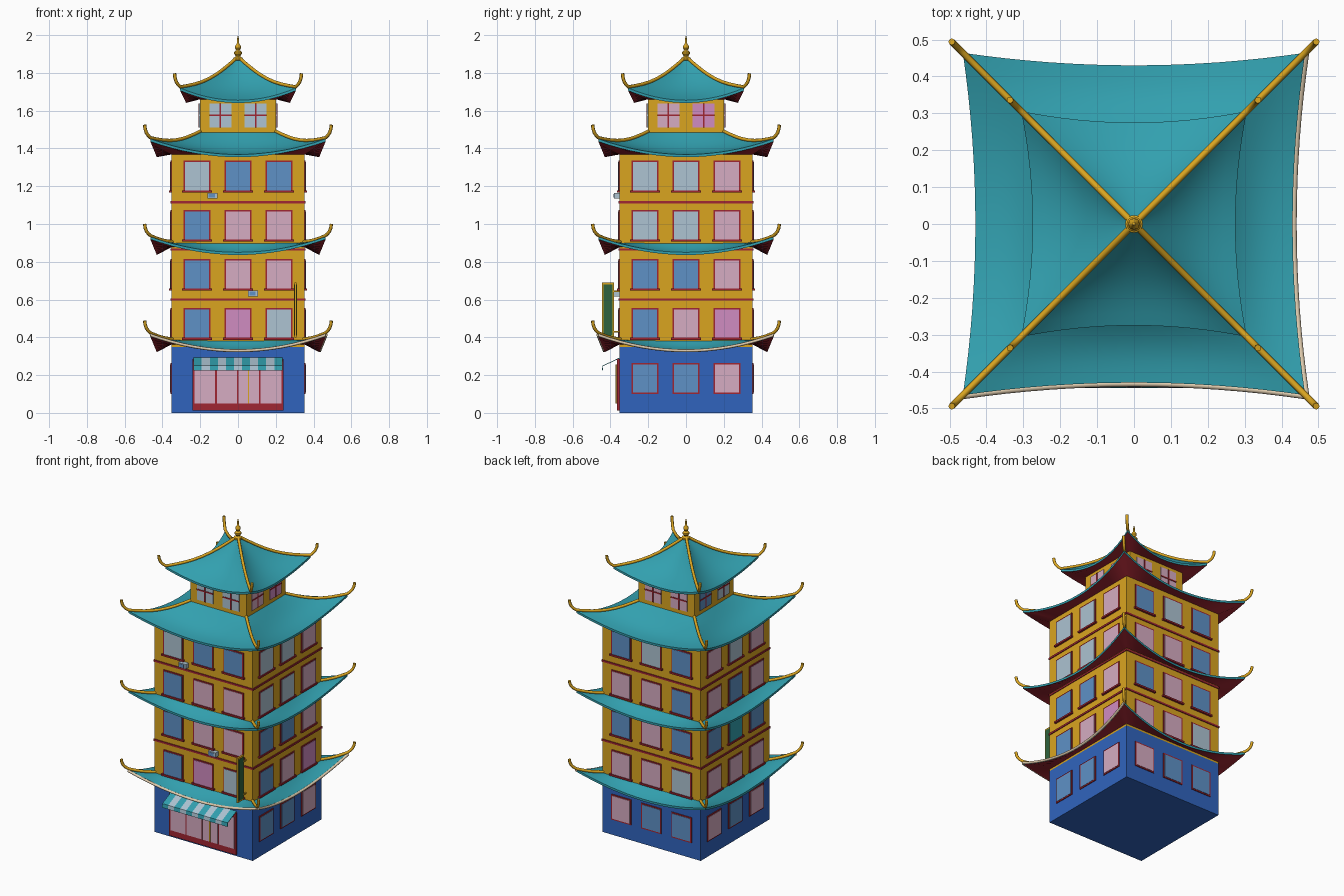
import bpy, bmesh, math
from mathutils import Matrix, Vector

if "Cube" in bpy.data.objects:
    bpy.data.objects.remove(bpy.data.objects["Cube"])


def srgb(r, g, b):
    f = lambda c: c / 12.92 if c <= 0.04045 else ((c + 0.055) / 1.055) ** 2.4
    return tuple(f(c / 255) for c in (r, g, b)) + (1.0,)


COLOURS = {
    "golden_yellow": (218, 165, 32), "wall_blue": (48, 100, 190), "teal": (50, 160, 175),
    "red": (160, 38, 50), "glass_blue": (94, 145, 198), "glass_pale": (173, 195, 210),
    "glass_pink": (214, 172, 194), "glass_violet": (208, 140, 193),
    "sign_green": (46, 98, 62), "cream": (225, 205, 175)}
MATS = []
for mat_name, rgb in COLOURS.items():
    m = bpy.data.materials.new(mat_name)
    m.diffuse_color = srgb(*rgb)
    m.use_nodes = True
    m.node_tree.nodes["Principled BSDF"].inputs["Base Color"].default_value = m.diffuse_color
    MATS.append(m)
YELLOW, BLUE, TEAL, RED, GBLUE, GPALE, GPINK, GVIOLET, GREEN, CREAM = range(10)
GLASS = {"B": GBLUE, "L": GPALE, "P": GPINK, "V": GVIOLET, "T": TEAL}


def finish(bm, name, smooth=False):
    me = bpy.data.meshes.new(name)
    bmesh.ops.recalc_face_normals(bm, faces=bm.faces)
    bm.to_mesh(me)
    bm.free()
    for m in MATS:
        me.materials.append(m)
    ob = bpy.data.objects.new(name, me)
    bpy.context.collection.objects.link(ob)
    if smooth:
        bpy.ops.object.select_all(action='DESELECT')
        ob.select_set(True)
        bpy.context.view_layer.objects.active = ob
        bpy.ops.object.shade_smooth_by_angle(angle=math.radians(35))
    return ob


def box(bm, x, y, z, mat, side=0):
    """Box from (min, max) ranges, turned to one of the four sides."""
    c = [(a + b) / 2 for a, b in (x, y, z)]
    s = [b - a for a, b in (x, y, z)]
    M = Matrix.Rotation(side * math.pi / 2, 4, 'Z') @ Matrix.Translation(c) @ Matrix.Diagonal((*s, 1))
    r = bmesh.ops.create_cube(bm, size=1, matrix=M)
    for f in {f for v in r["verts"] for f in v.link_faces}:
        f.material_index = mat


def tube(name, paths, radius, mat):
    cu = bpy.data.curves.new(name, 'CURVE')
    cu.dimensions = '3D'
    cu.bevel_depth = radius
    cu.bevel_resolution = 2
    cu.use_fill_caps = True
    for pts in paths:
        sp = cu.splines.new('POLY')
        sp.points.add(len(pts) - 1)
        for p, co in zip(sp.points, pts):
            p.co = (*co, 1)
    cu.materials.append(MATS[mat])
    ob = bpy.data.objects.new(name, cu)
    bpy.context.collection.objects.link(ob)


W, TW = 0.353, 0.202    # half widths of the main tower and the top storey

# Walls
bm = bmesh.new()
box(bm, (-W, W), (-W, W), (0, 0.35), BLUE)
finish(bm, "ground_floor")
bm = bmesh.new()
box(bm, (-W, W), (-W, W), (0.35, 1.37), YELLOW)
finish(bm, "tower_walls")
bm = bmesh.new()
box(bm, (-TW, TW), (-TW, TW), (1.40, 1.67), YELLOW)
finish(bm, "top_storey")

# Red bands between floors
bm = bmesh.new()
for z in (0.60, 0.865, 1.115):
    e = W + 0.005
    box(bm, (-e, e), (-e, e), (z - 0.006, z + 0.006), RED)
finish(bm, "floor_bands")

# Windows: one row of glass letters per floor, left to right on each side
FLOOR_Z = (0.10, 0.39, 0.65, 0.91, 1.17)
ROWS = {0: ("", "BVL", "BPP", "BPP", "LBB", "LL"),
        1: ("BBP", "BPV", "BBP", "LLP", "LLP", "PV"),
        2: ("PBB", "PPL", "BPB", "PPB", "BLB", "PP"),
        3: ("PBP", "PPP", "BTB", "PBP", "PLP", "BL")}
for side, rows in ROWS.items():
    bm = bmesh.new()
    for z, row in zip(FLOOR_Z, rows):
        for x, g in zip((-0.217, 0, 0.217), row):
            box(bm, (x - 0.072, x + 0.072), (-W - 0.005, -W), (z, z + 0.165), RED, side)
            box(bm, (x - 0.064, x + 0.064), (-W - 0.007, -W), (z + 0.008, z + 0.157), GLASS[g], side)
            if z > 0.2:    # sill
                box(bm, (x - 0.08, x + 0.08), (-W - 0.013, -W), (z - 0.003, z + 0.008), RED, side)
    for x, g in zip((-0.093, 0.093), rows[5]):
        box(bm, (x - 0.058, x + 0.058), (-TW - 0.005, -TW), (1.51, 1.638), GLASS[g], side)
        box(bm, (x - 0.004, x + 0.004), (-TW - 0.008, -TW), (1.51, 1.638), RED, side)
        box(bm, (x - 0.058, x + 0.058), (-TW - 0.008, -TW), (1.573, 1.581), RED, side)
    finish(bm, "windows_" + ("front", "right", "back", "left")[side])


# Curved roofs with upturned corners
def roof(name, inner, z_in, eave, flare, base, lift, sag, wall, z_soffit, tip):
    def top(u, v):
        h = inner + (eave + flare * u * u - inner) * v
        s = u * (inner + (eave + flare - inner) * v)
        z = z_in + (base + lift * u * u - z_in) * v - sag * math.sin(math.pi * v)
        return Vector((s, -h, z))

    def under(u, v):
        e = top(u, 1) - Vector((0, 0, 0.014))
        return Vector((u * wall, -wall, z_soffit)).lerp(e, v)

    bm = bmesh.new()
    N, K = 16, 8
    us = [-1 + 2 * i / N for i in range(N + 1)]
    vs = [j / K for j in range(K + 1)]
    for side in range(4):
        R = Matrix.Rotation(side * math.pi / 2, 3, 'Z')
        rows = [[bm.verts.new(R @ top(u, v)) for u in us] for v in vs]
        rows += [[bm.verts.new(R @ under(u, v)) for u in us] for v in (1, 0)]
        for j in range(len(rows) - 1):
            for i in range(N):
                f = bm.faces.new((rows[j][i], rows[j][i + 1], rows[j + 1][i + 1], rows[j + 1][i]))
                f.material_index = RED if j > K else TEAL
    bmesh.ops.remove_doubles(bm, verts=bm.verts, dist=0.0005)
    finish(bm, name, True)

    # Ridge poles that follow the hips and curl up past the corners
    pts = [top(1, v) + Vector((0, 0, 0.006)) for v in vs]
    c = pts[-1]
    reach, rise = tip[0] - c.x, tip[1] - c.z
    for a, b in ((0.4, 0.18), (0.72, 0.4), (0.92, 0.68), (1, 1)):
        pts.append(c + Vector((reach * a, -reach * a, rise * b)))
    tube(name + "_ridges", [[Matrix.Rotation(k * math.pi / 2, 3, 'Z') @ p for p in pts]
                            for k in range(4)], 0.009, YELLOW)
    return [top(u, 1) for u in us]


eave_line = roof("lower_roof", W - 0.005, 0.385, 0.43, 0.034, 0.335, 0.083, 0.006, W, 0.362, (0.494, 0.488))
roof("middle_roof", W - 0.005, 0.90, 0.43, 0.034, 0.85, 0.083, 0.006, W, 0.877, (0.494, 1.0))
roof("upper_roof", 0.20, 1.485, 0.43, 0.034, 1.368, 0.083, 0.03, W, 1.368, (0.494, 1.525))
roof("top_roof", 0.0, 1.88, 0.275, 0.031, 1.655, 0.065, 0.036, TW, 1.66, (0.336, 1.797))

# Pale light strip on the front and right lower eaves
tube("eave_strip", [[Matrix.Rotation(k * math.pi / 2, 3, 'Z') @ (p + Vector((0, -0.003, -0.006)))
                     for p in eave_line] for k in (0, 1)], 0.008, CREAM)

# Finial, turned from a profile
bm = bmesh.new()
prof = ((0.0, 1.865), (0.024, 1.868), (0.024, 1.88), (0.011, 1.888), (0.02, 1.9), (0.02, 1.91),
        (0.009, 1.92), (0.016, 1.932), (0.014, 1.945), (0.006, 1.956), (0.005, 1.98), (0.0, 2.0))
vs = [bm.verts.new((r, 0, z)) for r, z in prof]
es = [bm.edges.new(p) for p in zip(vs, vs[1:])]
bmesh.ops.spin(bm, geom=vs + es, cent=(0, 0, 0), axis=(0, 0, 1), angle=2 * math.pi, steps=16)
bmesh.ops.remove_doubles(bm, verts=bm.verts, dist=0.0003)
finish(bm, "finial", True)

# Shop front with glass panes and door handles
bm = bmesh.new()
box(bm, (-0.24, 0.24), (-W - 0.012, -W), (0.012, 0.285), RED)
for x0, x1 in ((-0.23, -0.122), (-0.112, -0.005), (0.003, 0.11), (0.12, 0.23)):
    box(bm, (x0, x1), (-W - 0.015, -W), (0.05, 0.255), GPINK)
for x in (-0.001, 0.056):
    box(bm, (x - 0.003, x + 0.003), (-W - 0.019, -W), (0.05, 0.255), YELLOW if x > 0 else RED)
finish(bm, "shop_front")

# Striped awning with a hanging valance
bm = bmesh.new()
prof = ((-W, 0.292), (-0.442, 0.25), (-0.445, 0.225))
n, aw = 11, 0.235
cols = [[bm.verts.new((-aw + 2 * aw * i / n, y, z)) for y, z in prof] for i in range(n + 1)]
for i in range(n):
    for j in range(2):
        f = bm.faces.new((cols[i][j], cols[i][j + 1], cols[i + 1][j + 1], cols[i + 1][j]))
        f.material_index = GPALE if i % 2 else TEAL
awning = finish(bm, "awning")
mod = awning.modifiers.new("thickness", 'SOLIDIFY')
mod.thickness = 0.004

# Blade sign on brackets
bm = bmesh.new()
box(bm, (0.299, 0.311), (-0.445, -0.38), (0.40, 0.69), YELLOW)
box(bm, (0.297, 0.313), (-0.437, -0.388), (0.41, 0.68), GREEN)
for z in (0.43, 0.645):
    box(bm, (0.302, 0.308), (-0.385, -W), (z - 0.004, z + 0.004), YELLOW)
finish(bm, "blade_sign")

# Air conditioner boxes
bm = bmesh.new()
for x, z in ((-0.135, 1.15), (0.08, 0.632)):
    box(bm, (x - 0.027, x + 0.027), (-0.382, -W), (z - 0.015, z + 0.015), GPALE)
    box(bm, (x - 0.02, x + 0.012), (-0.384, -0.38), (z - 0.01, z + 0.01), GBLUE)
finish(bm, "air_conditioners")
